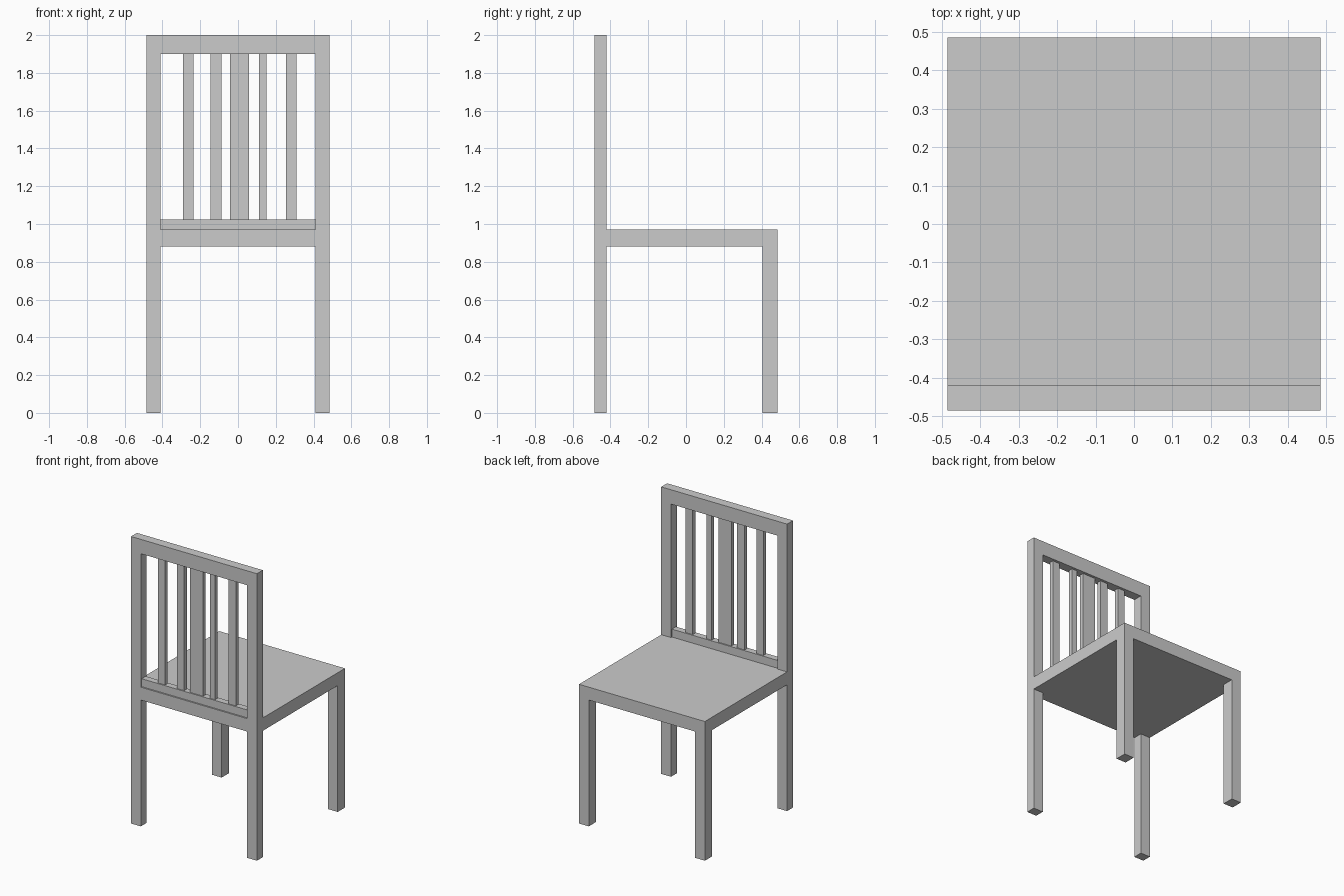
import bpy
import bmesh
from mathutils import Vector

if "Cube" in bpy.data.objects:
    bpy.data.objects.remove(bpy.data.objects["Cube"])


def box(name, x, y, z):
    """Box spanning the (min, max) ranges on each axis."""
    lo, hi = Vector((x[0], y[0], z[0])), Vector((x[1], y[1], z[1]))
    bm = bmesh.new()
    bmesh.ops.create_cube(bm, size=1)
    bmesh.ops.scale(bm, vec=hi - lo, verts=bm.verts)
    mesh = bpy.data.meshes.new(name)
    bm.to_mesh(mesh)
    bm.free()
    obj = bpy.data.objects.new(name, mesh)
    obj.location = (lo + hi) / 2
    bpy.context.collection.objects.link(obj)
    return obj


HALF = 0.485        # half width and depth of the chair
INNER = 0.41        # inner side of legs and posts
BACK = (-HALF, -0.42)
FRONT = (0.405, HALF)
SEAT_Z = (0.88, 0.97)
RAIL_Z = (1.90, 2.0)

# Seat slab
box("seat", (-HALF, HALF), (-HALF, HALF), SEAT_Z)

# Legs and backrest posts on both sides
for side, x in (("left", (-HALF, -INNER)), ("right", (INNER, HALF))):
    box(f"backrest_leg_{side}", x, BACK, (0, SEAT_Z[0]))
    box(f"seat_edge_leg_{side}", x, FRONT, (0, SEAT_Z[0]))
    box(f"backrest_post_{side}", x, BACK, (SEAT_Z[1], RAIL_Z[0]))

# Backrest rails: flush on top, slightly recessed at the bottom
box("top_rail", (-HALF, HALF), BACK, RAIL_Z)
box("bottom_rail", (-INNER, INNER), (-0.475, -0.43), (SEAT_Z[1], 1.025))

# Unevenly spaced slats
slats = [(-0.29, -0.235), (-0.145, -0.088), (-0.043, 0.058),
         (0.11, 0.15), (0.255, 0.31)]
for i, x in enumerate(slats, 1):
    box(f"backrest_slat_{i}", x, (-0.467, -0.438), (1.025, RAIL_Z[0]))
